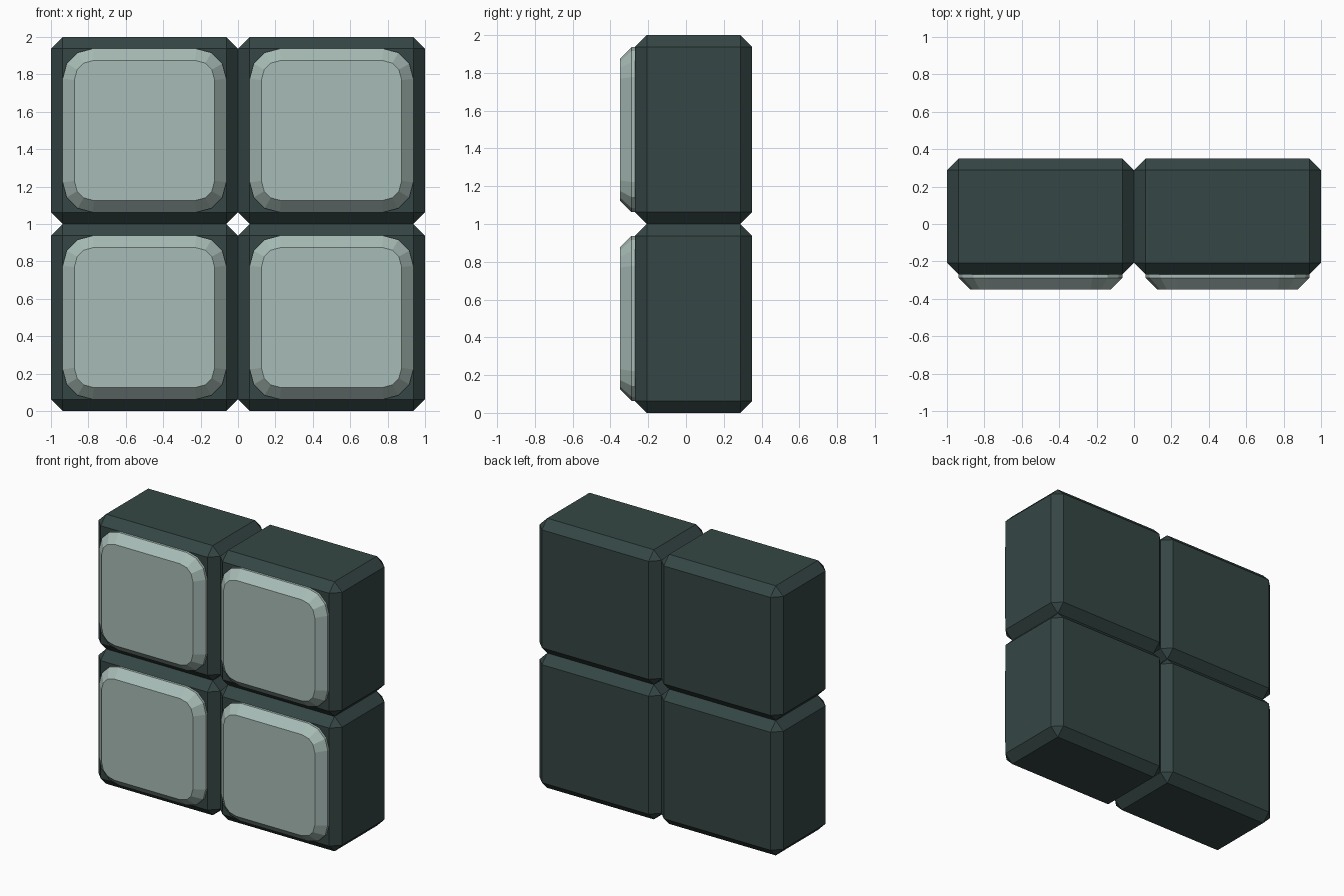
import bpy, bmesh
from mathutils import Matrix

if "Cube" in bpy.data.objects:
    bpy.data.objects.remove(bpy.data.objects["Cube"])

CHAMFER = 0.0625
BACK = 0.35


def material(name, color):
    mat = bpy.data.materials.new(name)
    mat.diffuse_color = color
    mat.use_nodes = True
    mat.node_tree.nodes["Principled BSDF"].inputs["Base Color"].default_value = mat.diffuse_color
    return mat


def finish(name, bm, mat):
    bmesh.ops.recalc_face_normals(bm, faces=bm.faces)
    mesh = bpy.data.meshes.new(name)
    bm.to_mesh(mesh)
    bm.free()
    mesh.materials.append(mat)
    obj = bpy.data.objects.new(name, mesh)
    bpy.context.collection.objects.link(obj)
    return obj


def box(width, y0, y1, cx, cz):
    bm = bmesh.new()
    place = (Matrix.Translation((cx, (y0 + y1) / 2, cz))
             @ Matrix.Diagonal((width, y1 - y0, width, 1)))
    bmesh.ops.create_cube(bm, size=1, matrix=place)
    return bm


def bevel(bm, edges, offset, segments=1):
    bmesh.ops.bevel(bm, geom=edges, offset=offset, offset_type='OFFSET',
                    segments=segments, profile=0.5, affect='EDGES')


def along_y(edge):
    d = edge.verts[1].co - edge.verts[0].co
    return abs(d.y) > 0.99 * d.length


dark = material("dark_body", (0.035, 0.061, 0.058, 1))
light = material("light_panel", (0.39, 0.5, 0.465, 1))

for row, cz in (("lower", 0.5), ("upper", 1.5)):
    for side, cx in (("left", -0.5), ("right", 0.5)):
        # Chamfered block
        bm = box(1, -0.27, BACK, cx, cz)
        bevel(bm, bm.edges[:], CHAMFER)
        finish(f"{row}_{side}_block", bm, dark)

        # Rounded panel running through the block, just short of its back face
        bm = box(1 - 2 * CHAMFER, -0.35, BACK - 0.002, cx, cz)
        bevel(bm, [e for e in bm.edges if along_y(e)], 0.16, 3)
        bevel(bm, [e for e in bm.edges if not along_y(e)], CHAMFER)
        finish(f"{row}_{side}_panel", bm, light)
